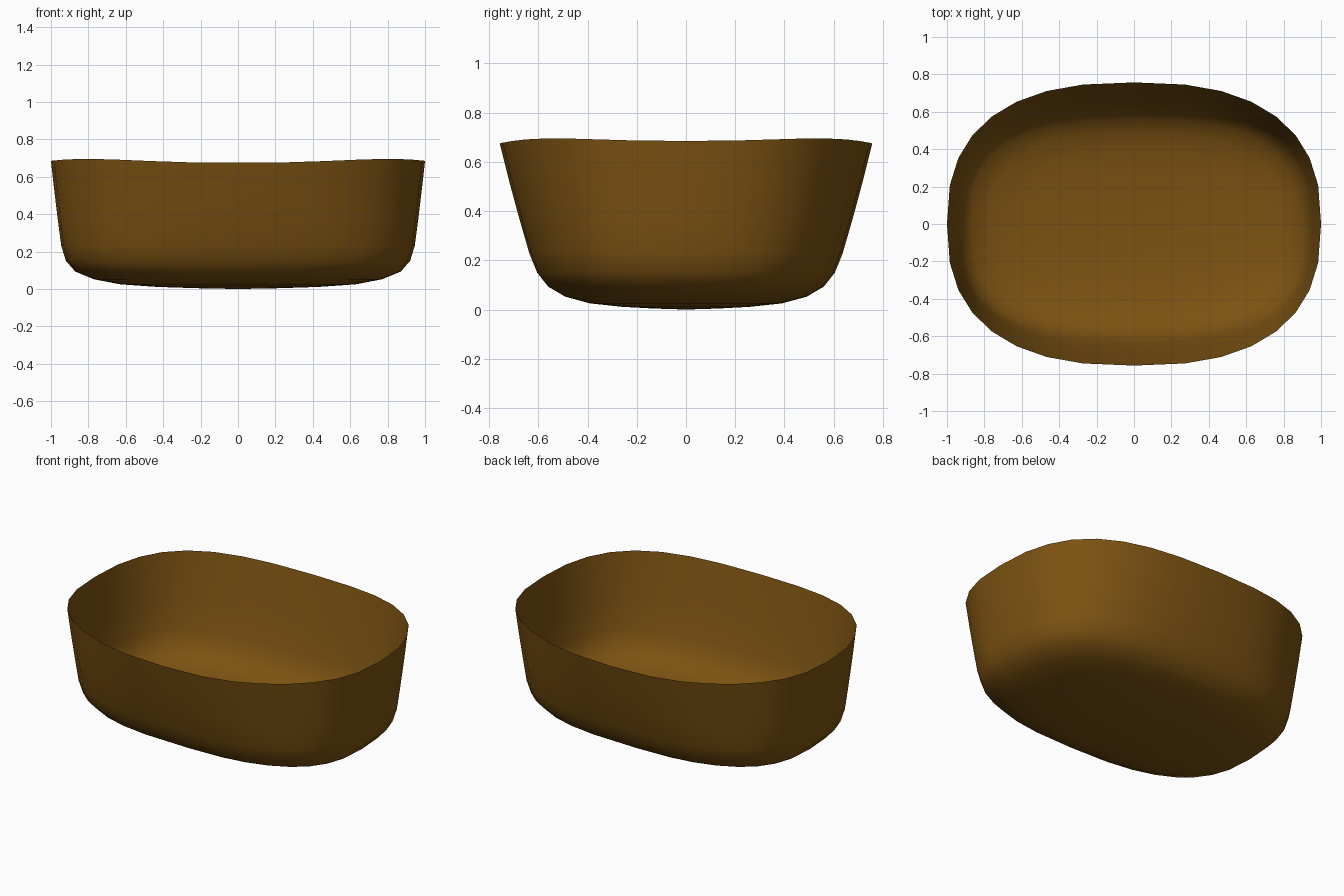
import bpy, bmesh
from math import sin, cos, pi, copysign

if "Cube" in bpy.data.objects:
    bpy.data.objects.remove(bpy.data.objects["Cube"])

SIDES = 32
# rings: half width x, half depth y, height, corner squareness, rim wave amount
RINGS = [
    (1.0, 0.757, 0.68, 2.52, 1.0),
    (0.983, 0.72, 0.53, 2.58, 0.65),
    (0.965, 0.68, 0.38, 2.65, 0.3),
    (0.945, 0.637, 0.23, 2.75, 0.1),
    (0.92, 0.605, 0.15, 2.8, 0.0),
    (0.87, 0.56, 0.093, 2.75, 0.0),
    (0.77, 0.49, 0.052, 2.65, 0.0),
    (0.63, 0.39, 0.025, 2.5, 0.0),
    (0.43, 0.26, 0.011, 2.4, 0.0),
    (0.21, 0.13, 0.004, 2.3, 0.0),
]


def power(v, p):
    return copysign(abs(v) ** (2 / p), v)


# open shell lofted from rounded-rectangle rings
bm = bmesh.new()
loops = []
for a, b, z, p, wave in RINGS:
    loop = []
    for i in range(SIDES):
        t = 2 * pi * i / SIDES
        lift = 0.005 * cos(2 * t) + 0.015 * sin(2 * t) ** 2
        loop.append(bm.verts.new((a * power(cos(t), p), b * power(sin(t), p), z + wave * lift)))
    loops.append(loop)
for upper, lower in zip(loops, loops[1:]):
    for i in range(SIDES):
        j = (i + 1) % SIDES
        bm.faces.new((upper[i], lower[i], lower[j], upper[j]))

# close the floor at the centre
centre = bm.verts.new((0, 0, 0))
for i in range(SIDES):
    bm.faces.new((loops[-1][i], centre, loops[-1][(i + 1) % SIDES]))
for f in bm.faces:
    f.smooth = True

mesh = bpy.data.meshes.new("basket_shell")
bm.normal_update()
bm.to_mesh(mesh)
bm.free()
basket = bpy.data.objects.new("basket_shell", mesh)
bpy.context.collection.objects.link(basket)

# brown wicker colour
brown = bpy.data.materials.new("brown")
brown.diffuse_color = (0.2, 0.085, 0.006, 1)
brown.use_nodes = True
brown.node_tree.nodes["Principled BSDF"].inputs["Base Color"].default_value = brown.diffuse_color
mesh.materials.append(brown)
